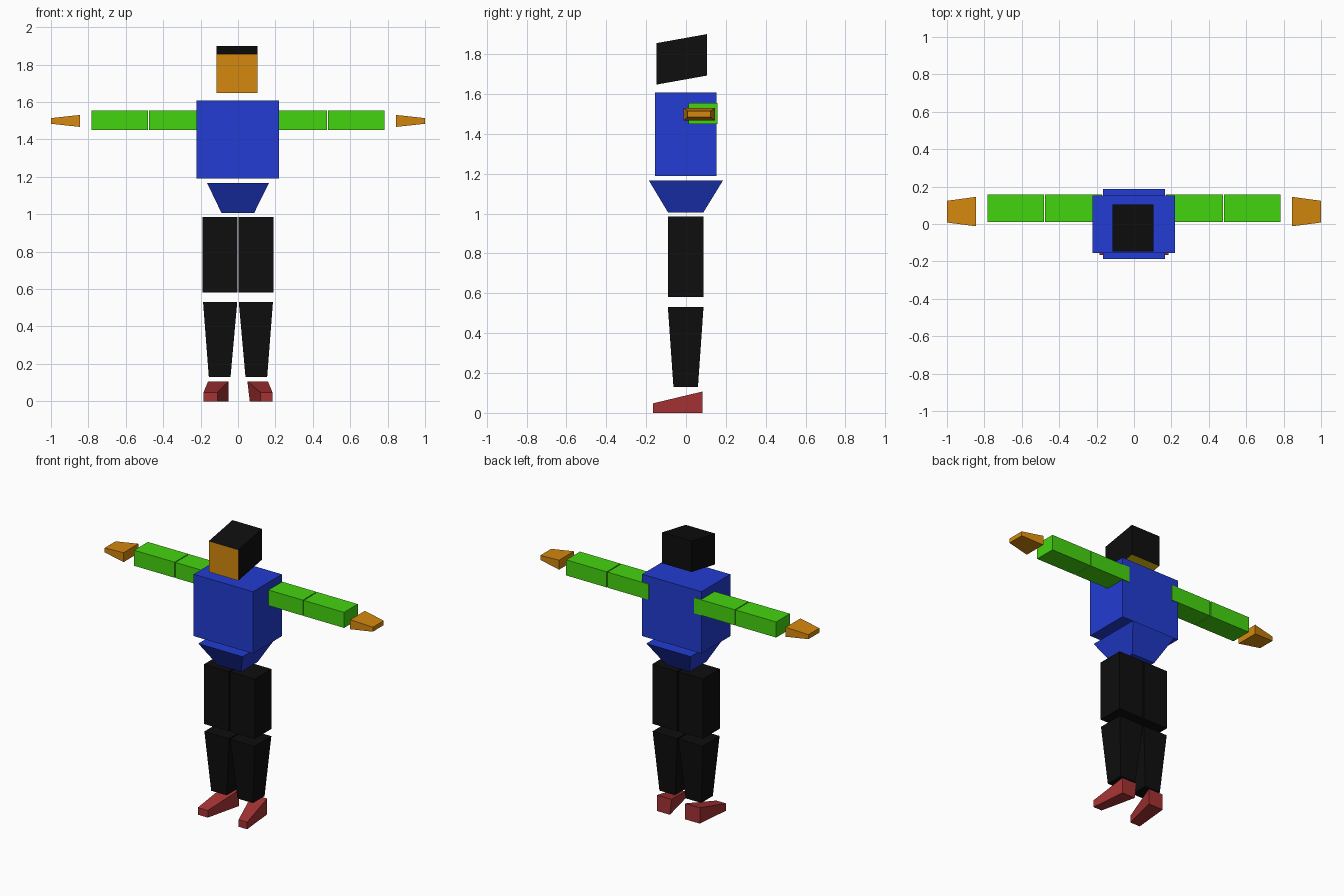
import bpy

if "Cube" in bpy.data.objects:
    bpy.data.objects.remove(bpy.data.objects["Cube"])


def lin(c):
    c /= 255
    return c / 12.92 if c <= 0.04045 else ((c + 0.055) / 1.055) ** 2.4


def material(name, r, g, b):
    m = bpy.data.materials.new(name)
    m.diffuse_color = (lin(r), lin(g), lin(b), 1)
    m.use_nodes = True
    m.node_tree.nodes["Principled BSDF"].inputs["Base Color"].default_value = m.diffuse_color
    return m


BLACK = material("black", 14, 14, 14)
BLUE = material("blue", 34, 60, 210)
GREEN = material("green", 68, 212, 16)
SKIN = material("orange skin", 212, 136, 14)
YELLOW = material("yellow", 215, 190, 15)
RED = material("shoe red", 165, 50, 52)


def hexahedron(name, mats, a, b, mirror=False):
    """Six-sided solid between two matching rings of four corners."""
    s = -1 if mirror else 1
    verts = [(s * x, y, z) for x, y, z in a + b]
    faces = [(3, 2, 1, 0), (4, 5, 6, 7)]
    faces += [(i, (i + 1) % 4, (i + 1) % 4 + 4, i + 4) for i in range(4)]
    if mirror:
        faces = [f[::-1] for f in faces]
    me = bpy.data.meshes.new(name)
    me.from_pydata(verts, [], faces)
    for m in mats:
        me.materials.append(m)
    ob = bpy.data.objects.new(name, me)
    bpy.context.collection.objects.link(ob)
    return ob


def ring_z(x0, x1, y0, y1, z):
    return [(x0, y0, z), (x1, y0, z), (x1, y1, z), (x0, y1, z)]


def ring_x(x, y0, y1, z0, z1):
    return [(x, y0, z0), (x, y1, z0), (x, y1, z1), (x, y0, z1)]


# Head: sheared block, face on the front, yellow underside
lower = [(x, y, z + (0.045 if y > 0 else 0)) for x, y, z in ring_z(-0.115, 0.105, -0.147, 0.105, 1.648)]
upper = [(x, y, z + 0.208) for x, y, z in lower]
head = hexahedron("head", [BLACK, SKIN, YELLOW], lower, upper)
for p in head.data.polygons:
    if p.normal.y < -0.9:
        p.material_index = 1
    elif p.normal.z < -0.5:
        p.material_index = 2

# Torso and tapered pelvis
hexahedron("torso", [BLUE], ring_z(-0.222, 0.22, -0.155, 0.153, 1.19),
           ring_z(-0.222, 0.22, -0.155, 0.153, 1.607))
hexahedron("pelvis", [BLUE], ring_z(-0.088, 0.086, -0.09, 0.087, 1.006),
           ring_z(-0.165, 0.165, -0.187, 0.186, 1.167))

for side, mir in (("left", False), ("right", True)):
    # Arms and hands, reaching out sideways
    for part, x0, x1 in (("upper_arm", 0.17, 0.475), ("forearm", 0.481, 0.783)):
        hexahedron(f"{side}_{part}", [GREEN], ring_x(x0, 0.012, 0.158, 1.45, 1.555),
                   ring_x(x1, 0.012, 0.158, 1.45, 1.555), mir)
    hexahedron(f"{side}_hand", [SKIN], ring_x(0.845, -0.012, 0.145, 1.467, 1.531),
               ring_x(1.0, 0.008, 0.124, 1.484, 1.514), mir)
    # Legs
    hexahedron(f"{side}_thigh", [BLACK], ring_z(0.004, 0.189, -0.091, 0.088, 0.582),
               ring_z(0.004, 0.189, -0.091, 0.088, 0.985), mir)
    hexahedron(f"{side}_shin", [BLACK], ring_z(0.04, 0.156, -0.063, 0.06, 0.13),
               ring_z(0.004, 0.187, -0.091, 0.088, 0.532), mir)
    # Wedge shoes splayed outwards
    inner = 0.05 if mir else 0.063
    toe = 0.11 if mir else 0.12
    sole = [(toe, -0.165, 0), (0.184, -0.165, 0), (0.16, 0.082, 0), (inner, 0.082, 0)]
    top = [(toe, -0.165, 0.048), (0.184, -0.165, 0.048), (0.16, 0.082, 0.107), (0.05, 0.082, 0.107)]
    hexahedron(f"{side}_shoe", [RED], sole, top, mir)
